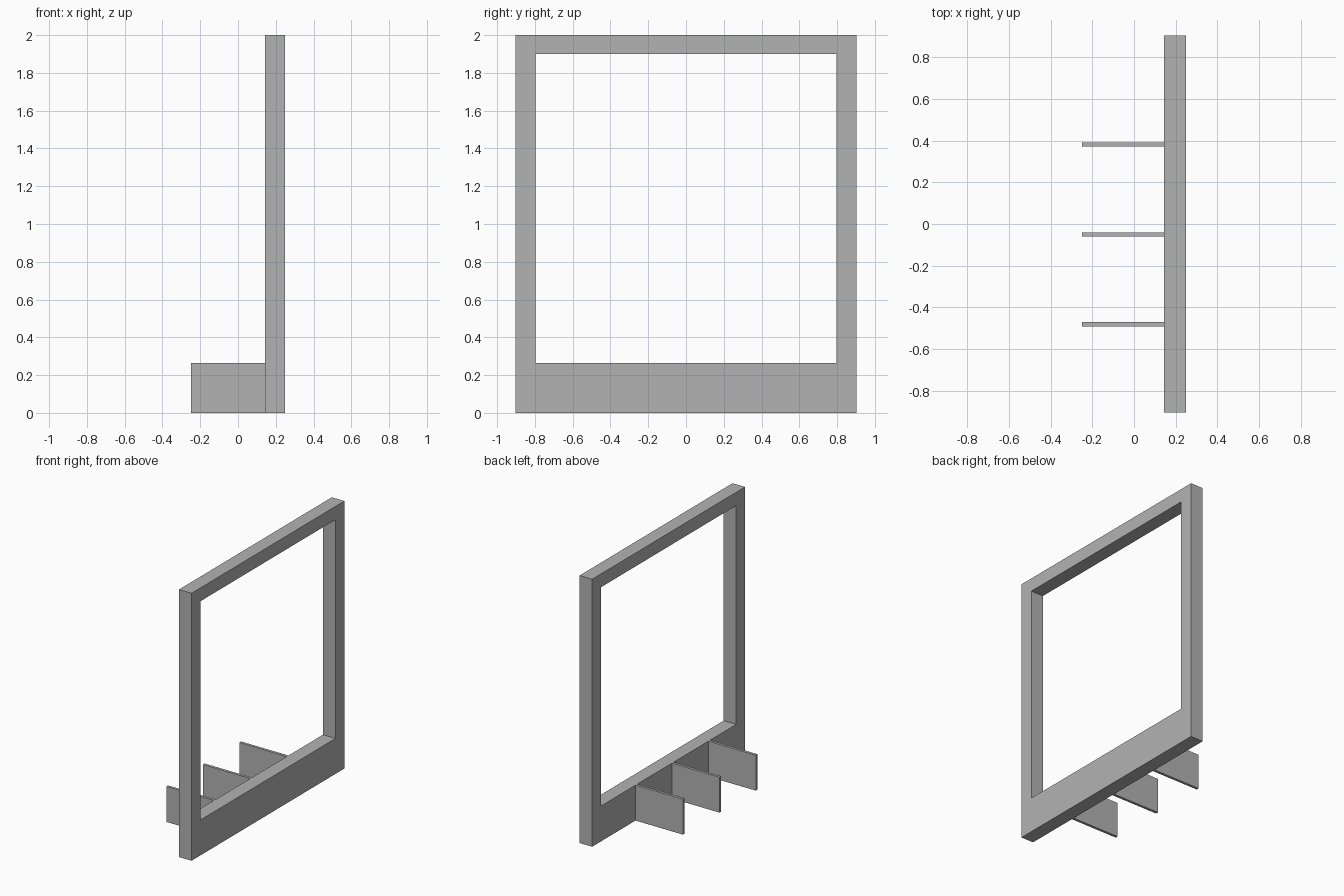
import bpy
import bmesh

cube = bpy.data.objects.get("Cube")
if cube:
    bpy.data.objects.remove(cube, do_unlink=True)

# Single grey finish
grey = bpy.data.materials.new("plain grey")
grey.use_nodes = True
colour = (0.45, 0.45, 0.45, 1)
grey.diffuse_color = colour
grey.node_tree.nodes["Principled BSDF"].inputs["Base Color"].default_value = colour

X_FIN, X_INNER, X_OUTER = -0.248, 0.144, 0.248
HALF_WIDTH, HALF_OPENING = 0.903, 0.798
HEIGHT, SILL, HEAD = 2.0, 0.265, 1.9


def finish(name, bm):
    bmesh.ops.recalc_face_normals(bm, faces=bm.faces)
    mesh = bpy.data.meshes.new(name)
    bm.to_mesh(mesh)
    bm.free()
    mesh.materials.append(grey)
    obj = bpy.data.objects.new(name, mesh)
    bpy.context.collection.objects.link(obj)
    return obj


def rectangle(bm, x, half, low, high):
    corners = ((-half, low), (half, low), (half, high), (-half, high))
    return [bm.verts.new((x, y, z)) for y, z in corners]


# Upright frame: four rectangular loops joined into a closed ring
bm = bmesh.new()
loops = [
    rectangle(bm, X_INNER, HALF_WIDTH, 0, HEIGHT),
    rectangle(bm, X_OUTER, HALF_WIDTH, 0, HEIGHT),
    rectangle(bm, X_OUTER, HALF_OPENING, SILL, HEAD),
    rectangle(bm, X_INNER, HALF_OPENING, SILL, HEAD),
]
for i, a in enumerate(loops):
    b = loops[(i + 1) % len(loops)]
    for j in range(4):
        k = (j + 1) % 4
        bm.faces.new((a[j], a[k], b[k], b[j]))
finish("window_frame", bm)

# Thin fins standing out from the base rail
for name, y in (("front", -0.48), ("middle", -0.05), ("back", 0.381)):
    bm = bmesh.new()
    bmesh.ops.create_cube(bm, size=1)
    bmesh.ops.scale(bm, vec=(X_INNER - X_FIN, 0.02, SILL), verts=bm.verts)
    bmesh.ops.translate(bm, vec=((X_INNER + X_FIN) / 2, y, SILL / 2), verts=bm.verts)
    finish(name + "_fin", bm)
